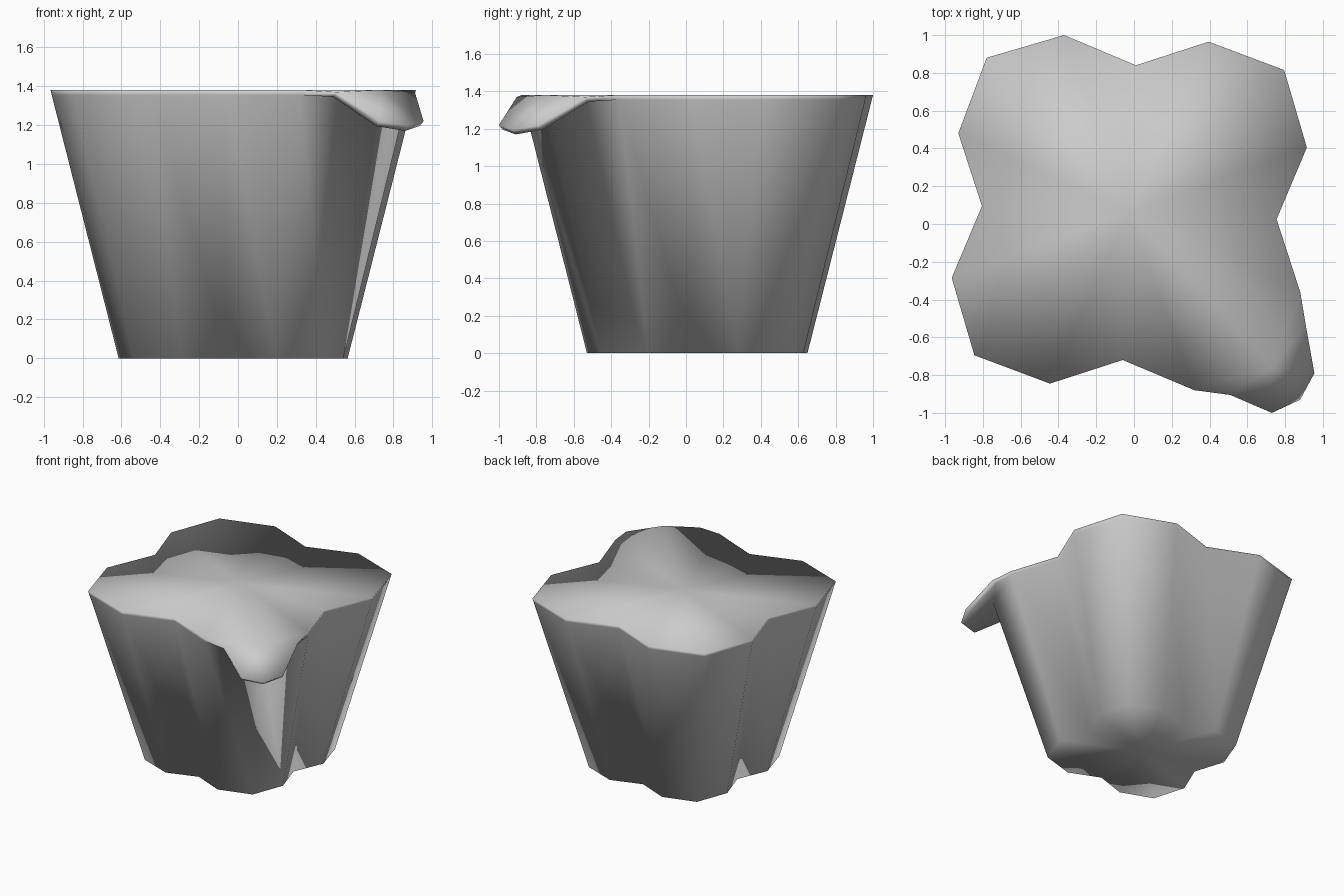
import bpy, bmesh
from mathutils import Vector, Matrix

if "Cube" in bpy.data.objects:
    bpy.data.objects.remove(bpy.data.objects["Cube"], do_unlink=True)

HEIGHT, LIP = 1.38, 0.025
FOOT_SCALE = 0.627
AXIS = Vector((-0.025, 0.06))

# One lobe of the clover outline, clockwise, ending in the valley
LOBE = [(-0.905, 0.42), (-0.755, 0.82), (-0.345, 0.94), (0.035, 0.78)]
outline = []
for turn in range(4):
    spin = Matrix.Rotation(-turn * 1.5707963, 2)
    outline += [spin @ Vector(p) for p in LOBE]
COUNT = len(outline)
SPOUT = 8  # first outline point of the pouring lobe

bm = bmesh.new()


def ring(z):
    scale = FOOT_SCALE + (1 - FOOT_SCALE) * z / HEIGHT
    return [bm.verts.new((*(AXIS + p * scale), z)) for p in outline]


def fan(centre, points):
    for a, b in zip(points, points[1:]):
        bm.faces.new((centre, a, b))


def bridge(a, b, skip=()):
    for i in range(len(a) - 1):
        if i not in skip:
            bm.faces.new((a[i], a[i + 1], b[i + 1], b[i]))


# Tapered clover body with a narrow lip band
foot, under_lip, rim = ring(0), ring(HEIGHT - LIP), ring(HEIGHT)
bridge(foot + foot[:1], under_lip + under_lip[:1])
bridge(under_lip + under_lip[:1], rim + rim[:1], skip=(SPOUT, SPOUT + 1))
for loop, z in ((foot, 0), (rim, HEIGHT)):
    fan(bm.verts.new((*AXIS, z)), loop + loop[:1])

# Drooping spout pulled out of the lip
EDGE = [(0.91, -0.54, 1.37), (0.955, -0.79, 1.22), (0.88, -0.93, 1.195),
        (0.73, -1.0, 1.22), (0.51, -0.905, 1.37)]
tip_top = [bm.verts.new(p) for p in EDGE]
tip_low = [bm.verts.new((x - 0.02, y + 0.02, z - LIP)) for x, y, z in EDGE]
chains = []
for loop, tip in ((rim, tip_top), (under_lip, tip_low)):
    start, middle, end = loop[SPOUT:SPOUT + 3]
    chain = [start] + tip + [end]
    fan(middle, chain)
    chains.append(chain)
bridge(*chains)

bmesh.ops.recalc_face_normals(bm, faces=bm.faces)
for face in bm.faces:
    face.smooth = True
mesh = bpy.data.meshes.new("clover_cup")
bm.to_mesh(mesh)
bm.free()

# Plain grey finish
grey = bpy.data.materials.new("plain grey")
grey.use_nodes = True
grey.diffuse_color = (0.6, 0.6, 0.6, 1)
grey.node_tree.nodes["Principled BSDF"].inputs["Base Color"].default_value = grey.diffuse_color
mesh.materials.append(grey)
cup = bpy.data.objects.new("clover_cup", mesh)
bpy.context.collection.objects.link(cup)
